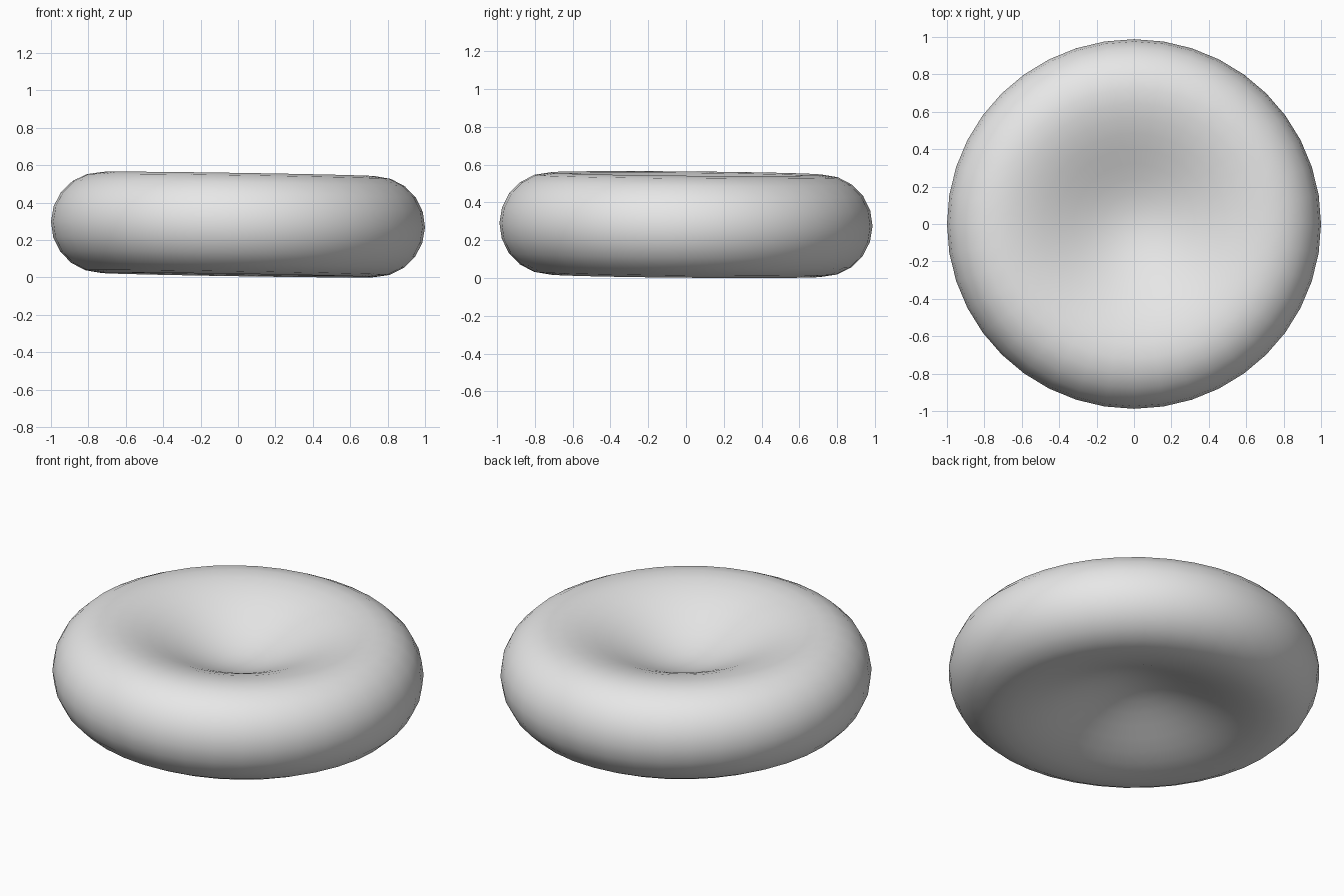
import bpy
import bmesh
from math import cos, sin, pi, radians
from mathutils import Matrix

old = bpy.data.objects.get("Cube")
if old:
    bpy.data.objects.remove(old, do_unlink=True)

RING, TUBE, CENTRE = 0.73, 0.27, 0.065   # rim circle and half thickness at the centre
SEGMENTS, DIMPLE_STEPS, RIM_STEPS = 40, 9, 10

# Plain grey material
grey = bpy.data.materials.new("plain_grey")
grey.use_nodes = True
colour = (0.8, 0.8, 0.8, 1.0)
grey.diffuse_color = colour
grey.node_tree.nodes["Principled BSDF"].inputs["Base Color"].default_value = colour


def dimple(i):
    """Point on the smooth hollow running from the centre to the rim crest."""
    t = i / DIMPLE_STEPS
    return RING * t, CENTRE + (TUBE - CENTRE) * (1 - cos(pi * t)) / 2


# Half section: upper hollow, rounded rim, lower hollow
upper = [dimple(i) for i in range(DIMPLE_STEPS)]
rim = [(RING + TUBE * sin(pi * i / RIM_STEPS), TUBE * cos(pi * i / RIM_STEPS))
       for i in range(RIM_STEPS + 1)]
lower = [(r, -z) for r, z in reversed(upper)]
section = upper + rim + lower

# Spin the section into a dished disc
bm = bmesh.new()
verts = [bm.verts.new((r, 0, z)) for r, z in section]
edges = [bm.edges.new(pair) for pair in zip(verts, verts[1:])]
bmesh.ops.spin(bm, geom=verts + edges, cent=(0, 0, 0), axis=(0, 0, 1),
               angle=2 * pi, steps=SEGMENTS, use_duplicate=False)
bmesh.ops.remove_doubles(bm, verts=bm.verts, dist=0.0005)
bmesh.ops.recalc_face_normals(bm, faces=bm.faces)

# Slight oval and tilt, then rest on the floor
tilt = Matrix.Rotation(radians(0.9), 4, 'Y') @ Matrix.Rotation(radians(-0.5), 4, 'X')
bm.transform(tilt @ Matrix.Diagonal((1, 0.988, 1, 1)))
lowest = min(v.co.z for v in bm.verts)
bmesh.ops.translate(bm, verts=bm.verts, vec=(0, 0, -lowest))

mesh = bpy.data.meshes.new("dished_disc")
bm.to_mesh(mesh)
bm.free()
mesh.materials.append(grey)
mesh.shade_smooth()
disc = bpy.data.objects.new("dished_disc", mesh)
bpy.context.collection.objects.link(disc)
